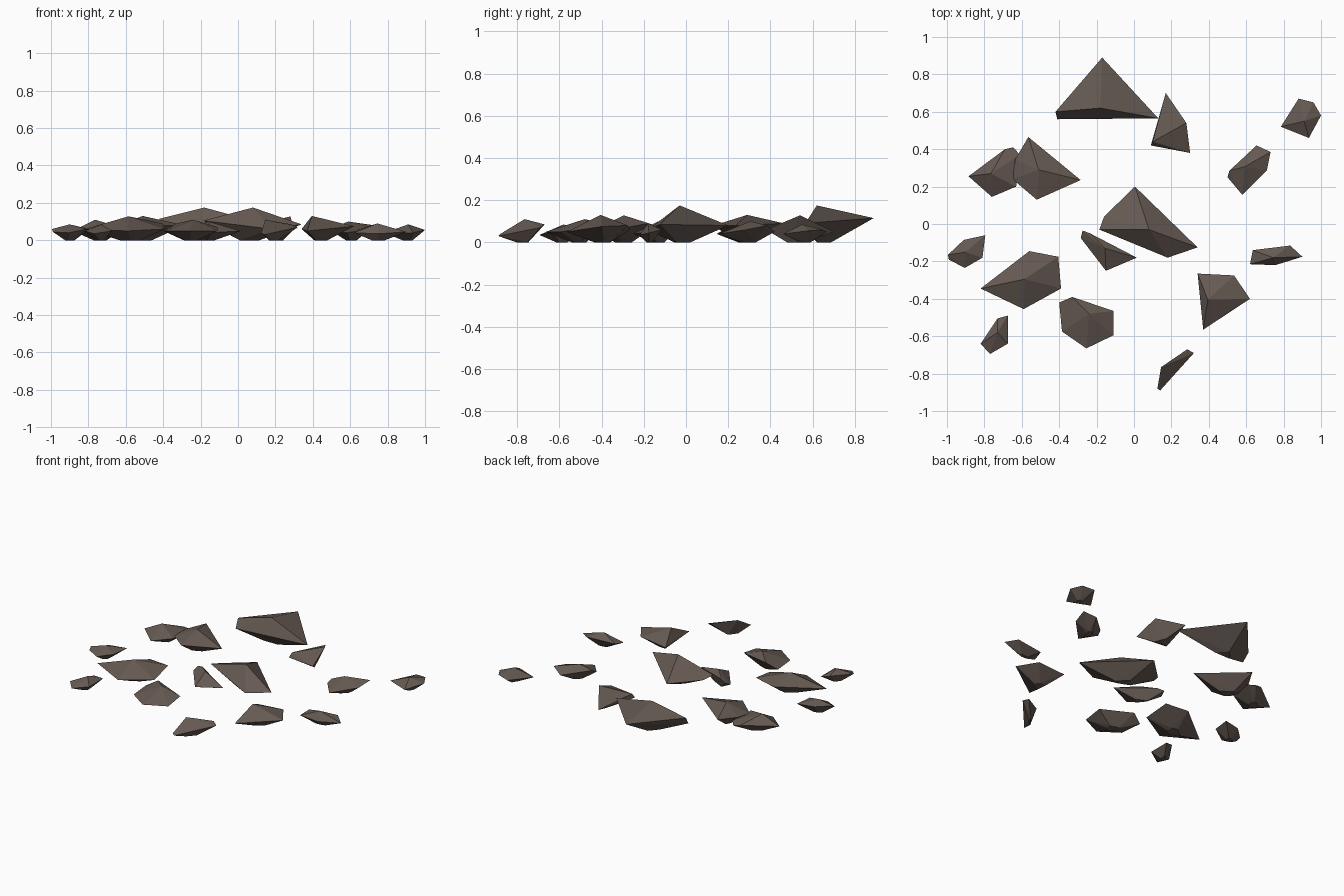
import bpy, bmesh
from mathutils import Vector

stone = bpy.data.materials.new("dark brown stone")
stone.diffuse_color = (0.13, 0.10, 0.084, 1)


def shard(name, apex, *rim, keel=0.25):
    """Flat-faced stone: rim corners, one peak, and a small keel resting on z = 0."""
    apex = Vector(apex)
    rim = [Vector(p) for p in rim]
    mid = (sum(rim, Vector()) / len(rim) + apex) / 2
    bm = bmesh.new()
    for p in rim + [apex]:
        bm.verts.new(p)
    for p in rim:
        q = mid.lerp(p, keel)
        bm.verts.new((q.x, q.y, 0))
    out = bmesh.ops.convex_hull(bm, input=bm.verts[:])
    inside = set(out["geom_interior"]) | set(out["geom_unused"])
    bmesh.ops.delete(bm, geom=[v for v in inside if isinstance(v, bmesh.types.BMVert)],
                     context="VERTS")
    bmesh.ops.recalc_face_normals(bm, faces=bm.faces[:])
    mesh = bpy.data.meshes.new(name)
    bm.to_mesh(mesh)
    bm.free()
    mesh.materials.append(stone)
    bpy.context.collection.objects.link(bpy.data.objects.new(name, mesh))


# back row
shard("large_back_shard", (-.18, .62, .175), (-.42, .60, .115), (-.17, .89, .115),
      (.13, .565, .09), (-.41, .56, .06), keel=.2)
shard("back_sliver", (.28, .54, .128), (.17, .70, .05), (.30, .38, .06),
      (.09, .42, .05), (.10, .44, .08))
shard("back_right_chip", (.91, .55, .085), (.88, .67, .05), (.96, .65, .06),
      (1.0, .58, .055), (.935, .46, .04), (.785, .52, .04))
shard("right_chip", (.59, .305, .10), (.655, .42, .05), (.73, .385, .08), (.71, .285, .06),
      (.58, .155, .04), (.50, .25, .05), (.51, .285, .07))
# left pair
shard("left_back_shard", (-.765, .27, .11), (-.885, .255, .05), (-.69, .40, .06),
      (-.645, .41, .05), (-.61, .37, .06), (-.63, .20, .07), (-.76, .145, .04))
shard("left_slab", (-.51, .29, .13), (-.565, .465, .09), (-.285, .235, .08),
      (-.52, .13, .08), (-.65, .24, .07), (-.635, .345, .08))
# centre
shard("large_centre_shard", (.08, -.03, .175), (.005, .20, .08), (.34, -.125, .085),
      (.18, -.18, .06), (-.185, -.03, .105), (-.16, .04, .09), keel=.2)
shard("centre_sliver", (-.155, -.13, .10), (-.275, -.035, .07), (.015, -.18, .05),
      (-.15, -.25, .04), (-.285, -.075, .05), (-.235, -.05, .08))
# left side
shard("far_left_chip", (-.90, -.15, .085), (-.995, -.165, .06), (-.91, -.085, .06),
      (-.795, -.06, .06), (-.81, -.18, .06), (-.905, -.235, .04), (-.99, -.19, .045))
shard("left_front_shard", (-.585, -.295, .128), (-.82, -.345, .06), (-.56, -.145, .08),
      (-.405, -.175, .09), (-.39, -.345, .06), (-.59, -.455, .05))
# right side
shard("right_sliver", (.745, -.18, .09), (.635, -.14, .055), (.835, -.115, .06),
      (.90, -.175, .045), (.755, -.22, .035), (.62, -.215, .04))
shard("right_front_shard", (.395, -.405, .13), (.34, -.265, .06), (.535, -.275, .08),
      (.62, -.40, .075), (.37, -.565, .05))
# front row
shard("front_block", (-.24, -.48, .11), (-.33, -.39, .09), (-.11, -.465, .07),
      (-.11, -.595, .05), (-.255, -.665, .05), (-.385, -.575, .05), (-.40, -.42, .05))
shard("front_left_chip", (-.73, -.58, .085), (-.73, -.505, .06), (-.675, -.49, .05),
      (-.675, -.64, .05), (-.77, -.695, .035), (-.82, -.64, .05))
shard("front_sliver", (.145, -.765, .11), (.285, -.67, .085), (.32, -.69, .07),
      (.14, -.89, .03), (.125, -.88, .04))
